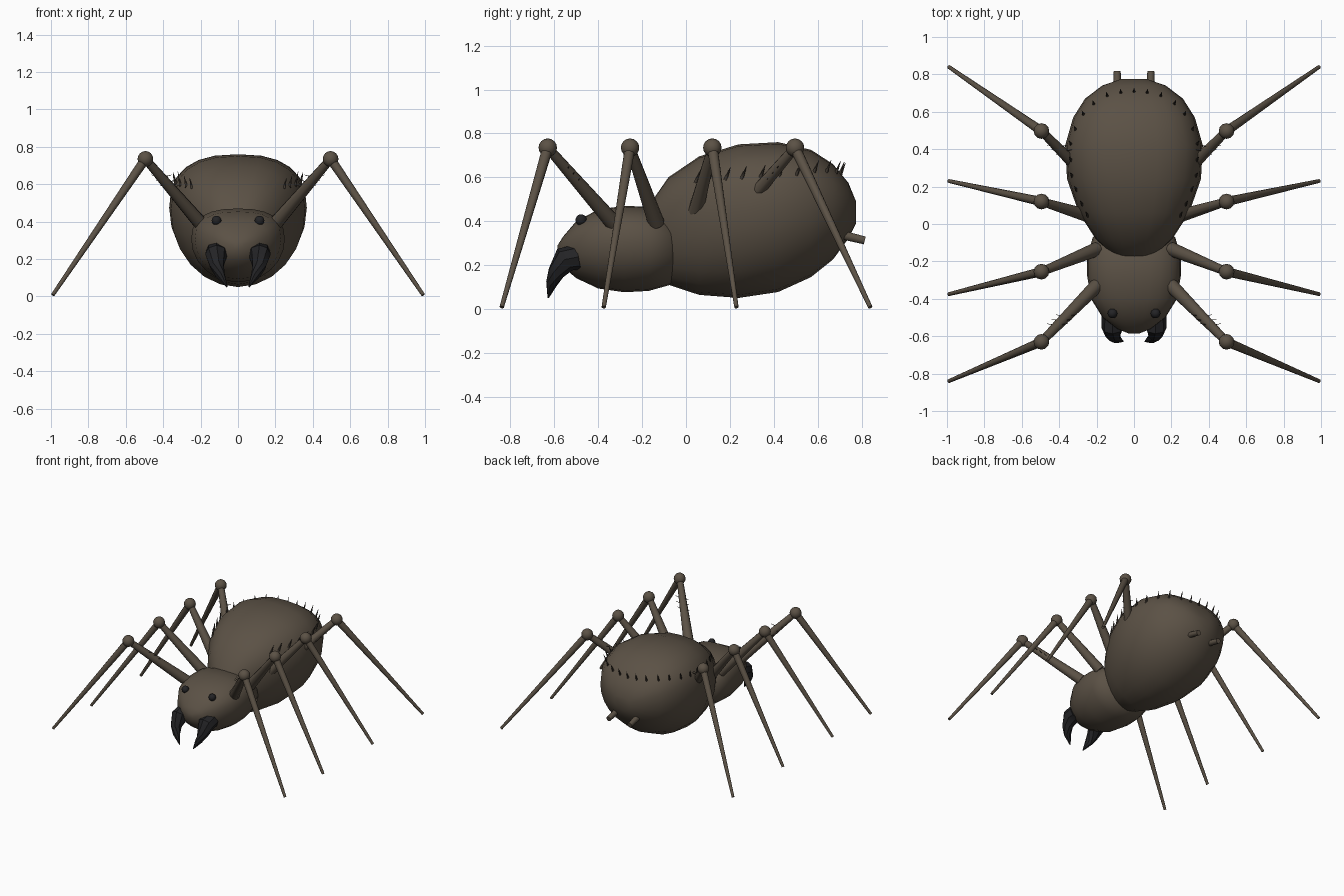
import bpy, bmesh, math
from mathutils import Vector
from mathutils.bvhtree import BVHTree

cube = bpy.data.objects.get("Cube")
if cube:
    bpy.data.objects.remove(cube, do_unlink=True)


def material(name, rgb):
    m = bpy.data.materials.new(name)
    m.use_nodes = True
    m.diffuse_color = (*rgb, 1)
    m.node_tree.nodes["Principled BSDF"].inputs["Base Color"].default_value = (*rgb, 1)
    return m


BROWN = material("dusty brown", (0.105, 0.083, 0.06))
DARK = material("dark brown", (0.045, 0.036, 0.028))
BLACK = material("black", (0.017, 0.017, 0.019))


def finish(bm, name, mat, angle=60):
    bmesh.ops.recalc_face_normals(bm, faces=bm.faces)
    mesh = bpy.data.meshes.new(name)
    bm.to_mesh(mesh)
    bm.free()
    mesh.materials.append(mat)
    obj = bpy.data.objects.new(name, mesh)
    bpy.context.collection.objects.link(obj)
    bpy.ops.object.select_all(action='DESELECT')
    obj.select_set(True)
    bpy.context.view_layer.objects.active = obj
    bpy.ops.object.shade_smooth_by_angle(angle=math.radians(angle))
    return obj


def skin(bm, rings):
    """Bridge matching rings of points and cap both ends."""
    rings = [[bm.verts.new(p) for p in ring] for ring in rings]
    n = len(rings[0])
    for a, b in zip(rings, rings[1:]):
        for i in range(n):
            j = (i + 1) % n
            bm.faces.new((a[i], a[j], b[j], b[i]))
    bm.faces.new(rings[0])
    bm.faces.new(rings[-1])


def body_ring(y, width, low, high, sides=24):
    """Cross-section: round belly, slightly squared back."""
    mid = low + 0.58 * (high - low)
    ring = []
    for i in range(sides):
        c, s = math.cos(math.tau * i / sides), math.sin(math.tau * i / sides)
        power = 0.8 if s > 0 else 1.0
        x = math.copysign(abs(c) ** power, c) * width
        z = mid + math.copysign(abs(s) ** power, s) * (high - mid if s > 0 else mid - low)
        ring.append((x, y, z))
    return ring


def tube(bm, points, radii, sides):
    """Tapered tube through a list of points."""
    points = [Vector(p) for p in points]
    rings = []
    for i, (p, r) in enumerate(zip(points, radii)):
        way = points[min(i + 1, len(points) - 1)] - points[max(i - 1, 0)]
        turn = way.to_track_quat('Z', 'Y')
        rings.append([p + turn @ Vector((r * math.cos(math.tau * k / sides),
                                         r * math.sin(math.tau * k / sides), 0))
                      for k in range(sides)])
    skin(bm, rings)


def ball(bm, centre, radius):
    made = bmesh.ops.create_uvsphere(bm, u_segments=12, v_segments=8, radius=radius)
    bmesh.ops.translate(bm, verts=made["verts"], vec=centre)


# Abdomen: y, half width, bottom, top
bm = bmesh.new()
skin(bm, [body_ring(*s) for s in (
    (-.21, .03, .32, .39), (-.17, .11, .2, .47), (-.08, .205, .11, .6),
    (.06, .295, .064, .695), (.24, .358, .05, .75), (.42, .368, .077, .76),
    (.57, .325, .145, .725), (.67, .262, .225, .66), (.74, .17, .32, .575),
    (.775, .07, .39, .49))])
surface = BVHTree.FromBMesh(bm)
finish(bm, "abdomen", BROWN)

# Head and thorax
bm = bmesh.new()
skin(bm, [body_ring(*s) for s in (
    (-.585, .03, .24, .29), (-.56, .09, .19, .33), (-.5, .168, .14, .4),
    (-.4, .23, .093, .453), (-.28, .25, .076, .47), (-.17, .25, .082, .465),
    (-.07, .22, .11, .42), (-.03, .12, .2, .36))])
finish(bm, "head", BROWN)

# Legs: hip y, knee y, foot y
LEGS = {"front": (-.33, -.63, -.84), "second": (-.135, -.255, -.375),
        "third": (.03, .12, .23), "rear": (.2, .497, .84)}
for side, sx in (("left", 1), ("right", -1)):
    for place, (hip_y, knee_y, foot_y) in LEGS.items():
        hip = Vector((sx * .2, hip_y, .39))
        knee = Vector((sx * .495, knee_y, .735))
        foot = Vector((sx * .99, foot_y, .008))
        bm = bmesh.new()
        tube(bm, (hip, knee), (.038, .022), 10)
        tube(bm, (knee, foot), (.025, .01), 10)
        ball(bm, knee, .042)
        finish(bm, f"{side}_{place}_leg", BROWN)

        # Fine hairs on the outermost legs
        if place in ("front", "rear"):
            bm = bmesh.new()
            for t in (.55, .63, .71):
                root = hip.lerp(knee, t)
                for out in (-1, 1):
                    tube(bm, (root, root + Vector((out * .055, .01, .015))), (.004, .001), 5)
            finish(bm, f"{side}_{place}_leg_hairs", DARK)

    # Fang: hooked inward and down
    bm = bmesh.new()
    tube(bm, [(sx * x, y, z) for x, y, z in (
        (.115, -.49, .237), (.115, -.552, .225), (.113, -.592, .165),
        (.095, -.613, .115), (.058, -.628, .05))],
        (.058, .06, .04, .026, .003), 8)
    finish(bm, f"{side}_fang", BLACK, 35)

    # Eye
    bm = bmesh.new()
    ball(bm, (sx * .115, -.478, .405), .026)
    finish(bm, f"{side}_eye", BLACK)

    # Spinneret
    bm = bmesh.new()
    tube(bm, ((sx * .09, .68, .345), (sx * .09, .815, .312)), (.022, .019), 10)
    finish(bm, f"{side}_spinneret", BROWN)

# Row of bristles around the upper abdomen
bm = bmesh.new()
for i in range(-11, 12):
    a = math.radians(i * 11.5)
    guess = Vector((.35 * math.sin(a), .27 + .43 * math.cos(a), .61))
    root, normal, _, _ = surface.find_nearest(guess)
    lean = Vector((.25 * math.sin(a), .4, 1)).normalized()
    tube(bm, (root - lean * .01, root + lean * .055), (.009, .001), 6)
finish(bm, "abdomen_bristles", DARK)
